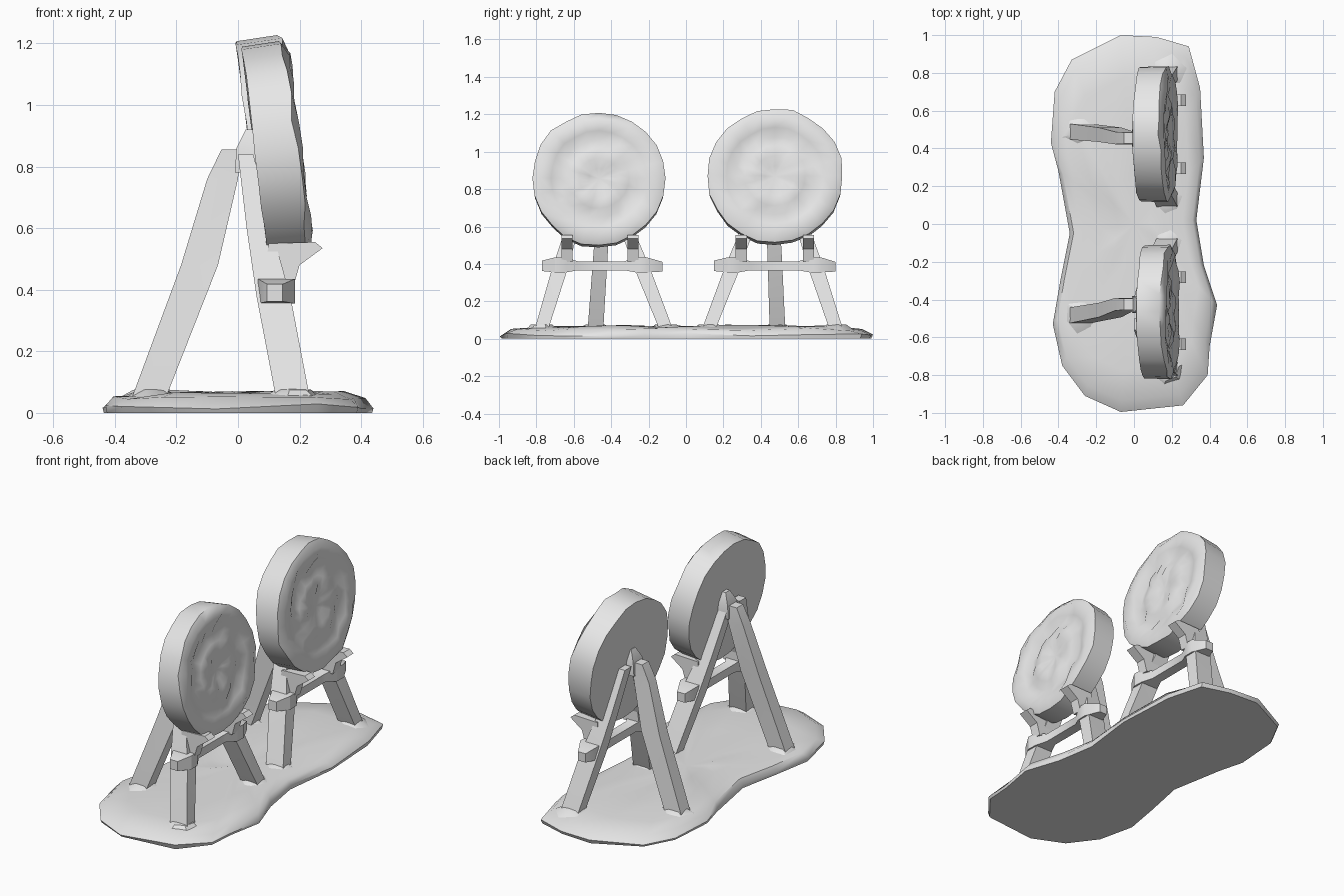
import bpy, bmesh, math, random
from mathutils import Matrix, Vector

if "Cube" in bpy.data.objects:
    bpy.data.objects.remove(bpy.data.objects["Cube"])

random.seed(7)
grey = bpy.data.materials.new("plain_grey")
grey.diffuse_color = (0.8, 0.8, 0.8, 1)
grey.use_nodes = True
grey.node_tree.nodes["Principled BSDF"].inputs["Base Color"].default_value = grey.diffuse_color


def finish(name, bm, angle):
    bmesh.ops.recalc_face_normals(bm, faces=bm.faces)
    mesh = bpy.data.meshes.new(name)
    bm.to_mesh(mesh)
    bm.free()
    mesh.materials.append(grey)
    ob = bpy.data.objects.new(name, mesh)
    bpy.context.collection.objects.link(ob)
    bpy.ops.object.select_all(action='DESELECT')
    ob.select_set(True)
    bpy.context.view_layer.objects.active = ob
    bpy.ops.object.shade_smooth_by_angle(angle=math.radians(angle))
    return ob


def loft(name, rings, angle=30, tip=None):
    """Skin a list of rings; close the end with a cap or a single tip point."""
    bm = bmesh.new()
    rows = [[bm.verts.new(p) for p in ring] for ring in rings]
    n = len(rows[0])
    for a, b in zip(rows, rows[1:]):
        for i in range(n):
            j = (i + 1) % n
            bm.faces.new((a[i], a[j], b[j], b[i]))
    bm.faces.new(rows[0])
    if tip is None:
        bm.faces.new(rows[-1])
    else:
        t = bm.verts.new(tip)
        for i in range(n):
            bm.faces.new((rows[-1][i], rows[-1][(i + 1) % n], t))
    return finish(name, bm, angle)


def level_ring(x, y, z, hx, hy):
    return [(x - hx, y - hy, z), (x + hx, y - hy, z), (x + hx, y + hy, z), (x - hx, y + hy, z)]


def side_ring(y, x, z, hx, hz):
    return [(x - hx, y, z - hz), (x + hx, y, z - hz), (x + hx, y, z + hz), (x - hx, y, z + hz)]


# Uneven ground slab with a narrow waist
outline = [(-.07, -.995), (.26, -.96), (.39, -.80), (.40, -.65), (.44, -.43), (.37, -.22),
           (.33, .02), (.37, .35), (.35, .72), (.29, .94), (.12, .99), (-.07, 1.0),
           (-.33, .87), (-.42, .70), (-.44, .43), (-.40, .28), (-.34, -.05),
           (-.39, -.30), (-.43, -.53), (-.38, -.75), (-.26, -.91)]


def slab_ring(s, z, noise):
    return [(x * s, y * s, z + random.uniform(-noise, noise)) for x, y in outline]


loft("ground_slab", [slab_ring(.99, 0, 0), slab_ring(1, .022, .01), slab_ring(.94, .048, .008),
                     slab_ring(.78, .062, .01), slab_ring(.5, .066, .01),
                     slab_ring(.25, .064, .008)], 45, (0, 0, .06))


def mound(name, x, y):
    """Low lump of earth around a foot."""
    def ring(r, z):
        return [(x + r * math.cos(a * math.pi / 3 + .3) * random.uniform(.8, 1.1),
                 y + r * math.sin(a * math.pi / 3 + .3) * random.uniform(.8, 1.1), z)
                for a in range(6)]
    loft(name, [ring(.11, .045), ring(.06, .075)], 40, (x, y, .08))


def target_disc(name, x, y, z, radius, half):
    """Thick leaning disc with a flat back and a beaten, ringed front."""
    n = 24
    place = Matrix.Translation((x, y, z)) @ Matrix.Rotation(math.radians(-7), 4, 'Y')
    wobble = [random.uniform(.975, 1.01) for _ in range(n)]

    def ring(s, depth, noise):
        out = []
        for i in range(n):
            a = 2 * math.pi * i / n
            r = radius * s * wobble[i]
            out.append(place @ Vector((depth + random.uniform(-noise, noise),
                                       r * math.cos(a), r * math.sin(a))))
        return out

    front = [(1, half - .014, .011), (.88, half + .004, .007), (.72, half - .008, .013),
             (.58, half - .022, .011), (.45, half - .006, .012), (.30, half - .002, .008),
             (.15, half - .015, .003)]
    return loft(name, [ring(.99, -half, .003)] + [ring(*f) for f in front], 55,
                place @ Vector((half - .018, 0, 0)))


def stand(tag, cy, apex_y, rear_y, left, right, bar, disc):
    target_disc(tag + "_target", disc[0], cy, *disc[1:])

    # Rear prop leg
    loft(tag + "_rear_leg", [level_ring(-.295, rear_y, .035, .055, .042),
                             level_ring(-.125, (rear_y + apex_y) / 2, .48, .06, .038),
                             level_ring(-.05, apex_y, .76, .05, .033),
                             level_ring(-.022, apex_y, .855, .032, .03)])
    mound(tag + "_rear_mound", -.28, rear_y)
    # Cleat joining the leg tops to the disc
    loft(tag + "_cleat", [level_ring(.025, apex_y, .78, .035, .045),
                          level_ring(.025, apex_y, .86, .03, .045),
                          level_ring(.04, apex_y, .92, .015, .02)])

    knots = []
    for side, (foot, top) in (("left", left), ("right", right)):
        def at(z):
            return foot + (top - foot) * (z - .06) / .79
        # Splayed front leg
        loft(f"{tag}_{side}_front_leg", [level_ring(.18, at(.04), .04, .055, .036),
                                         level_ring(.115, at(.38), .38, .055, .042),
                                         level_ring(.068, at(.6), .60, .04, .035),
                                         level_ring(.025, at(.85), .84, .025, .03)])
        mound(f"{tag}_{side}_mound", .18, foot)
        # Bracket that holds the lower edge of the disc
        y = at(.5)
        profile = [(.08, .42), (.18, .41), (.20, .48), (.275, .535), (.25, .555), (.10, .55)]
        loft(f"{tag}_{side}_bracket", [[(px, y - .03, pz) for px, pz in profile],
                                       [(px, y + .03, pz) for px, pz in profile]])
        knots.append(at(.39))

    # Crossbar with swollen ends around the legs
    a, b = knots
    loft(tag + "_crossbar", [side_ring(bar[0], .12, .39, .025, .028),
                             side_ring(a - .03, .125, .395, .06, .04),
                             side_ring(a + .03, .125, .395, .058, .04),
                             side_ring(a + .09, .12, .39, .03, .024),
                             side_ring(b - .09, .12, .39, .03, .024),
                             side_ring(b - .03, .125, .395, .058, .04),
                             side_ring(b + .03, .125, .395, .06, .04),
                             side_ring(bar[1], .12, .385, .025, .026)])


stand("near", -.465, -.425, -.485, (-.77, -.53), (-.11, -.42), (-.77, -.125),
      (.128, .85, .362, .073))
stand("far", .475, .455, .49, (.125, .43), (.80, .54), (.15, .80),
      (.115, .862, .366, .079))
